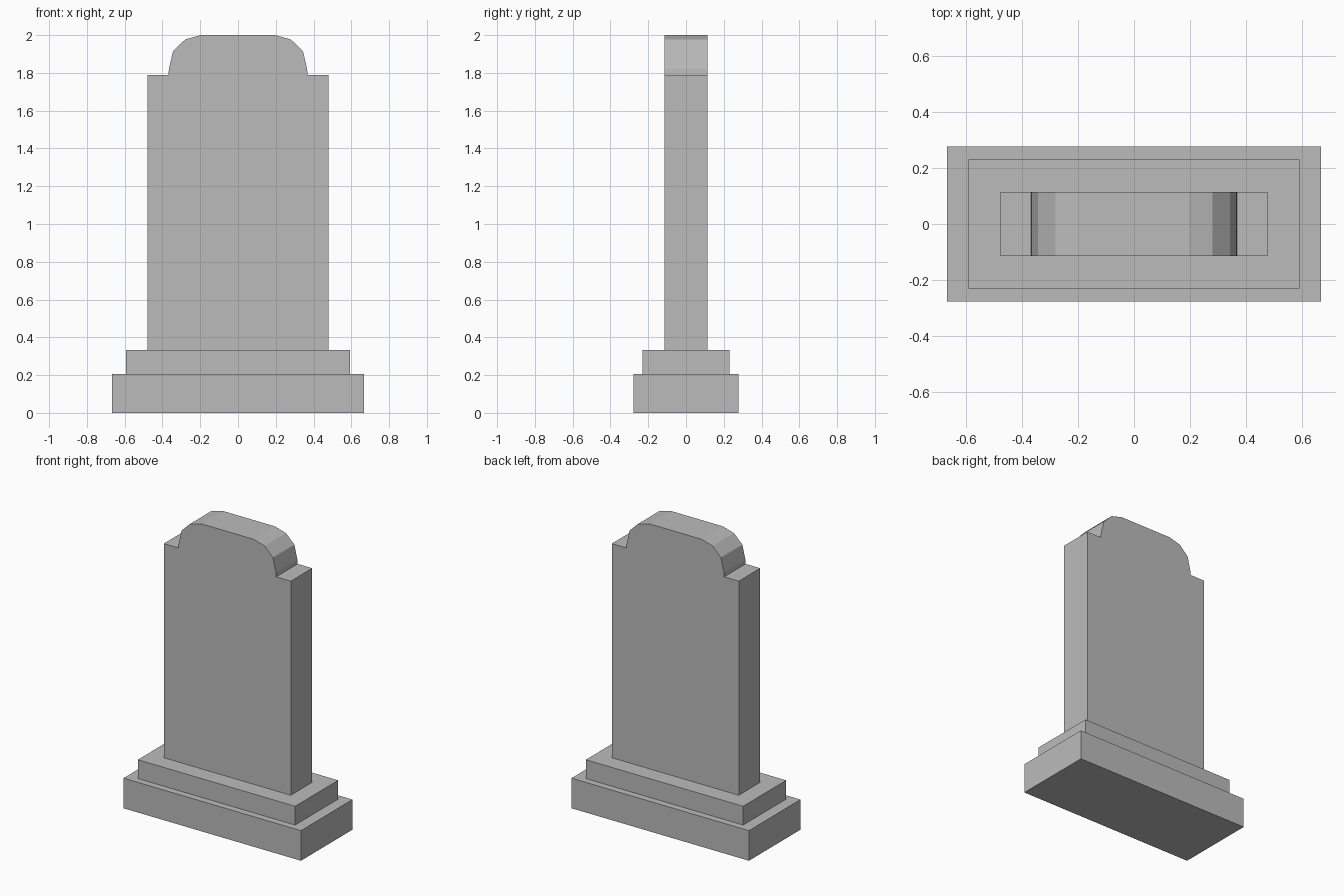
import bpy
import bmesh

cube = bpy.data.objects.get("Cube")
if cube:
    bpy.data.objects.remove(cube, do_unlink=True)

# Single stone colour
stone = bpy.data.materials.new("grey_stone")
stone.use_nodes = True
GREY = (0.5, 0.5, 0.5, 1)
stone.diffuse_color = GREY
bsdf = next(n for n in stone.node_tree.nodes if n.type == "BSDF_PRINCIPLED")
bsdf.inputs["Base Color"].default_value = GREY


def extrude_profile(name, half_profile, half_depth):
    """Mirror a right-hand (x, z) outline and extrude it along y."""
    outline = half_profile + [(-x, z) for x, z in reversed(half_profile)]
    bm = bmesh.new()
    face = bm.faces.new([bm.verts.new((x, -half_depth, z)) for x, z in outline])
    result = bmesh.ops.extrude_face_region(bm, geom=[face])
    verts = [g for g in result["geom"] if isinstance(g, bmesh.types.BMVert)]
    bmesh.ops.translate(bm, verts=verts, vec=(0, 2 * half_depth, 0))
    bmesh.ops.recalc_face_normals(bm, faces=bm.faces)
    mesh = bpy.data.meshes.new(name)
    bm.to_mesh(mesh)
    bm.free()
    mesh.materials.append(stone)
    obj = bpy.data.objects.new(name, mesh)
    bpy.context.collection.objects.link(obj)
    return obj


# Two stepped plinth blocks
extrude_profile("lower_plinth", [(0.668, 0), (0.668, 0.205)], 0.277)
extrude_profile("upper_plinth", [(0.592, 0.205), (0.592, 0.333)], 0.231)

# Upright slab with square shoulders and a faceted rounded crown
slab_outline = [
    (0.478, 0.333), (0.478, 1.79), (0.368, 1.79), (0.366, 1.82),
    (0.344, 1.915), (0.28, 1.977), (0.196, 2.0),
]
extrude_profile("headstone_slab", slab_outline, 0.115)
